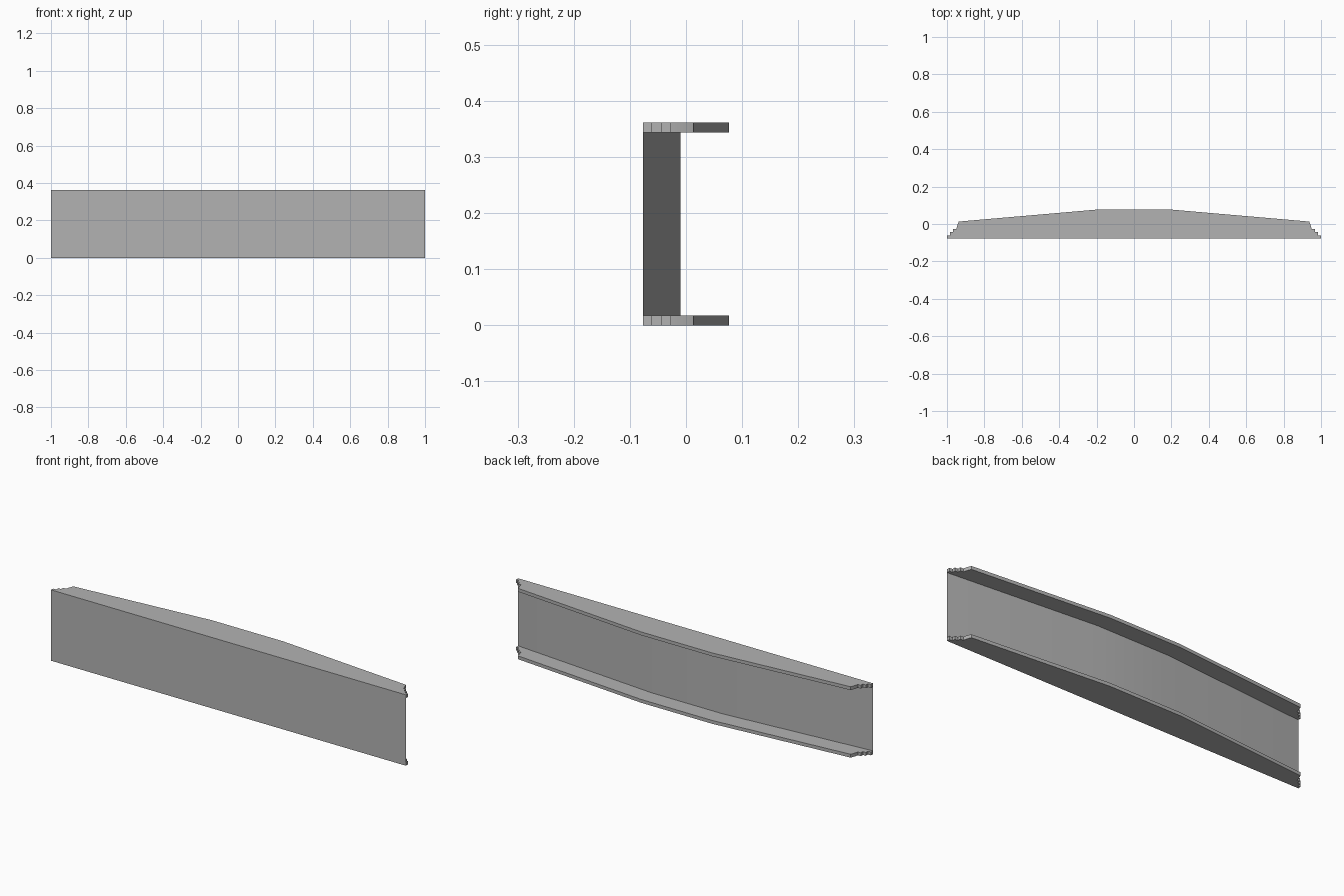
import bpy
import bmesh
import math

if "Cube" in bpy.data.objects:
    bpy.data.objects.remove(bpy.data.objects["Cube"])

FRONT, HEIGHT, LIP = -0.077, 0.361, 0.017

grey = bpy.data.materials.new("plain grey")
grey.use_nodes = True
colour = (0.45, 0.45, 0.45, 1)
grey.diffuse_color = colour
grey.node_tree.nodes["Principled BSDF"].inputs["Base Color"].default_value = colour


def mirrored_prism(name, half, z0, z1):
    """Extrude a right-hand outline, mirrored across x = 0, from z0 to z1."""
    outline = half + [(-x, y) for x, y in reversed(half)]
    bm = bmesh.new()
    base = bm.faces.new([bm.verts.new((x, y, z0)) for x, y in outline])
    top = bmesh.ops.extrude_face_region(bm, geom=[base])["geom"]
    verts = [v for v in top if isinstance(v, bmesh.types.BMVert)]
    bmesh.ops.translate(bm, vec=(0, 0, z1 - z0), verts=verts)
    bmesh.ops.recalc_face_normals(bm, faces=bm.faces)
    mesh = bpy.data.meshes.new(name)
    bm.to_mesh(mesh)
    bm.free()
    mesh.materials.append(grey)
    obj = bpy.data.objects.new(name, mesh)
    bpy.context.collection.objects.link(obj)
    bpy.ops.object.select_all(action="DESELECT")
    obj.select_set(True)
    bpy.context.view_layer.objects.active = obj
    bpy.ops.object.shade_smooth_by_angle(angle=math.radians(20))
    return obj


# Flange outline: stepped end, then a tapered back edge
step = 0.0168
flange = [(1, FRONT)]
for i in range(3):
    x, y = 1 - i * step, FRONT + (i + 1) * step
    flange += [(x, y), (x - step, y)]
flange += [(0.946, -0.01), (0.937, 0.013), (0.2, 0.077)]

mirrored_prism("bottom_flange", flange, 0, LIP)
mirrored_prism("top_flange", flange, HEIGHT - LIP, HEIGHT)

# Web: flat front, back thickening towards the middle
mirrored_prism("web", [(1, FRONT), (0.2, -0.01)], LIP, HEIGHT - LIP)
